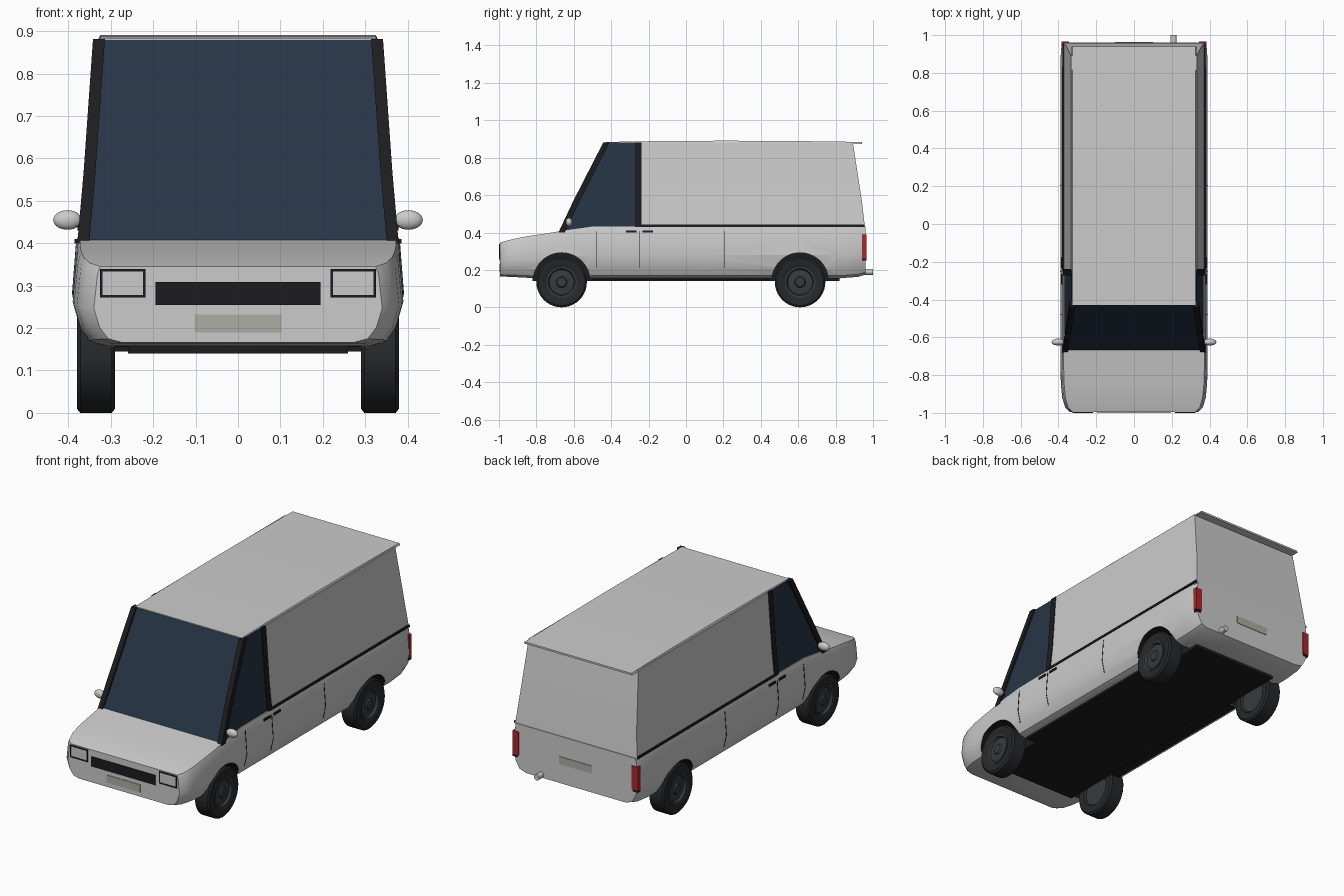
import bpy, bmesh, math
from mathutils import Matrix, Vector

if "Cube" in bpy.data.objects:
    bpy.data.objects.remove(bpy.data.objects["Cube"])


def material(name, r, g, b):
    m = bpy.data.materials.new(name)
    m.diffuse_color = (r, g, b, 1)
    m.use_nodes = True
    m.node_tree.nodes["Principled BSDF"].inputs["Base Color"].default_value = m.diffuse_color
    return m


PAINT = material("paint", .62, .62, .62)
BLACK = material("black_trim", .012, .012, .014)
GLASS = material("tinted_glass", .02, .035, .06)
RUBBER = material("rubber", .02, .021, .023)
RIM = material("dark_rim", .04, .043, .048)
RED = material("red_lens", .4, .02, .03)
PLATE = material("plate", .42, .42, .37)


def finish(name, bm, mat=None, angle=35):
    bmesh.ops.recalc_face_normals(bm, faces=bm.faces)
    me = bpy.data.meshes.new(name)
    bm.to_mesh(me)
    bm.free()
    if mat:
        me.materials.append(mat)
    me.shade_smooth()
    me.set_sharp_from_angle(angle=math.radians(angle))
    ob = bpy.data.objects.new(name, me)
    bpy.context.collection.objects.link(ob)
    return ob


def loft(name, rings, mat=None, closed=False, angle=35):
    """Skin a row of rings; cap the ends unless the row is closed."""
    bm = bmesh.new()
    vs = [[bm.verts.new(p) for p in r] for r in rings]
    n = len(vs[0])
    pairs = list(zip(vs, vs[1:])) + ([(vs[-1], vs[0])] if closed else [])
    for a, b in pairs:
        for i in range(n):
            j = (i + 1) % n
            bm.faces.new((a[i], a[j], b[j], b[i]))
    if not closed:
        bm.faces.new(vs[0])
        bm.faces.new(vs[-1])
    return finish(name, bm, mat, angle)


def box(name, x, y, z, mat=None):
    c = [(a + b) / 2 for a, b in (x, y, z)]
    s = [abs(b - a) for a, b in (x, y, z)]
    bm = bmesh.new()
    bmesh.ops.create_cube(bm, size=1, matrix=Matrix.Translation(c) @ Matrix.Diagonal((*s, 1)))
    return finish(name, bm, mat)


def beam(name, pts, dx, dy, mat):
    """Rectangular bar along points, cut horizontally."""
    return loft(name, [[(x - dx, y - dy, z), (x + dx, y - dy, z), (x + dx, y + dy, z),
                        (x - dx, y + dy, z)] for x, y, z in pts], mat)


def cylinder(name, r, p, axis, depth, mat=None, seg=32):
    rot = Vector((0, 0, 1)).rotation_difference(Vector(axis)).to_matrix().to_4x4()
    bm = bmesh.new()
    bmesh.ops.create_cone(bm, cap_ends=True, segments=seg, radius1=r, radius2=r, depth=depth,
                          matrix=Matrix.Translation(p) @ rot)
    return finish(name, bm, mat)


def lathe(name, profile, y, z, side, mat, seg=40):
    """Revolve (x, radius) pairs round the axle."""
    rings = []
    for k in range(seg):
        a = 2 * math.pi * k / seg
        rings.append([(side * x, y + r * math.cos(a), z + r * math.sin(a)) for x, r in profile])
    return loft(name, rings, mat, closed=True)


# Lower body: one cross-section scaled along the length
SECTION = [(.80, 0), (.90, .05), (.96, .2), (1, .45), (.985, .72), (.975, .9), (.955, 1)]


def body_ring(y, w, zb, zt):
    right = [(w * fx, y, zb + fz * (zt - zb)) for fx, fz in SECTION]
    return right + [(-x, y, z) for x, y, z in reversed(right)]


stations = [(-.995, .34, .166, .345), (-.97, .365, .164, .353), (-.92, .38, .162, .366),
            (-.85, .387, .158, .38), (-.76, .39, .155, .393), (-.67, .39, .155, .408),
            (-.5, .39, .155, .432), (0, .39, .155, .435), (.6, .39, .155, .435),
            (.82, .39, .155, .435), (.92, .387, .163, .435), (.96, .38, .175, .433)]
body = loft("lower_body", [body_ring(*s) for s in stations], PAINT)

# Wheel arches
AXLES = {"front": -.665, "rear": .61}
for end, y in AXLES.items():
    for s in (1, -1):
        cutter = cylinder("arch_cutter", .152, (s * .36, y, .14), (1, 0, 0), .2, BLACK, 48)
        cutter.hide_render = True
        mod = body.modifiers.new("arch", "BOOLEAN")
        mod.operation, mod.solver, mod.object = "DIFFERENCE", "EXACT", cutter
        mod.material_mode = "TRANSFER"
        bpy.context.view_layer.objects.active = body
        bpy.ops.object.modifier_apply(modifier=mod.name)
        bpy.data.objects.remove(cutter)
body.data.shade_smooth()
body.data.set_sharp_from_angle(angle=math.radians(35))

# Wheels
for end, y in AXLES.items():
    for s, tag in ((1, "right"), (-1, "left")):
        lathe(f"{end}_{tag}_tyre", [(.30, .08), (.29, .09), (.29, .125), (.298, .135), (.372, .135),
                                    (.38, .125), (.38, .09), (.374, .08)], y, .135, s, RUBBER)
        lathe(f"{end}_{tag}_rim", [(.30, .001), (.30, .082), (.379, .082), (.379, .072), (.366, .066),
                                   (.370, .03), (.378, .024), (.378, .001)], y, .135, s, RIM)

# Underside
box("floor_pan", (-.26, .26), (-.82, .82), (.14, .165), BLACK)
box("sill_pan", (-.315, .315), (-.5, .45), (.145, .165), BLACK)


# Upper body: cab glass and cargo box
def level(w, y0, y1, z):
    return [(-w, y0, z), (w, y0, z), (w, y1, z), (-w, y1, z)]


loft("cab_glass", [level(.37, -.672, -.24, .40), level(.355, -.588, -.24, .57),
                   level(.331, -.432, -.24, .88)], GLASS, angle=20)
loft("cargo_box", [level(.372, -.24, .957, .425), level(.357, -.24, .94, .57),
                   level(.334, -.24, .892, .882)], PAINT)
loft("roof_panel", [[(-.33, y, z - .01), (.33, y, z - .01), (.325, y, z), (-.325, y, z)]
                    for y, z in ((-.43, .884), (-.2, .888), (.2, .891), (.6, .889), (.94, .884))], PAINT)

# Trim repeated on both sides
for s, tag in ((1, "right"), (-1, "left")):
    beam(f"{tag}_front_pillar", [(s * .365, -.665, .40), (s * .350, -.585, .57),
                                 (s * .328, -.425, .882)], .014, .017, BLACK)
    beam(f"{tag}_door_pillar", [(s * .368, -.255, .43), (s * .353, -.255, .57),
                                (s * .330, -.255, .882)], .007, .018, BLACK)
    box(f"{tag}_belt_trim", (s * .36, s * .378), (-.25, .955), (.43, .442), BLACK)
    for y in (-.48, -.25, .205):
        pts = [(s * .39 * fx, y, .155 + fz * .28) for fx, fz in SECTION[2:6]]
        beam(f"{tag}_door_seam", pts, .0015, .002, BLACK)
    for y in (-.292, -.205):
        box(f"{tag}_door_handle", (s * .372, s * .386), (y - .028, y + .028), (.399, .41), BLACK)
    # Mirror
    box(f"{tag}_mirror_stalk", (s * .35, s * .395), (-.632, -.615), (.438, .448), BLACK)
    bm = bmesh.new()
    bmesh.ops.create_uvsphere(bm, u_segments=24, v_segments=14, radius=1,
                              matrix=Matrix.Translation((s * .402, -.625, .455)) @
                              Matrix.Diagonal((.034, .018, .023, 1)))
    finish(f"{tag}_mirror", bm, PAINT, 60)
    # Headlight frame and lens
    for x in (.221, .322):
        box(f"{tag}_headlight_frame", (s * (x - .003), s * (x + .003)), (-1, -.97), (.272, .339), BLACK)
    for z in (.275, .336):
        box(f"{tag}_headlight_frame", (s * .218, s * .325), (-1, -.97), (z - .003, z + .003), BLACK)
    box(f"{tag}_headlight", (s * .222, s * .321), (-.997, -.975), (.276, .335), PAINT)
    # Tail light
    box(f"{tag}_tail_light", (s * .345, s * .383), (.942, .965), (.262, .39), RED)
    box(f"{tag}_tail_light_edge", (s * .35, s * .381), (.942, .964), (.25, .262), BLACK)

# Front and rear fittings
box("grille", (-.195, .195), (-.999, -.98), (.255, .309), BLACK)
box("front_plate", (-.103, .103), (-.998, -.98), (.19, .232), PLATE)
box("rear_plate", (-.1, .1), (.95, .963), (.28, .322), PLATE)
cylinder("exhaust_pipe", .016, (.21, .95, .19), (0, 1, 0), .1, PAINT, 20)
